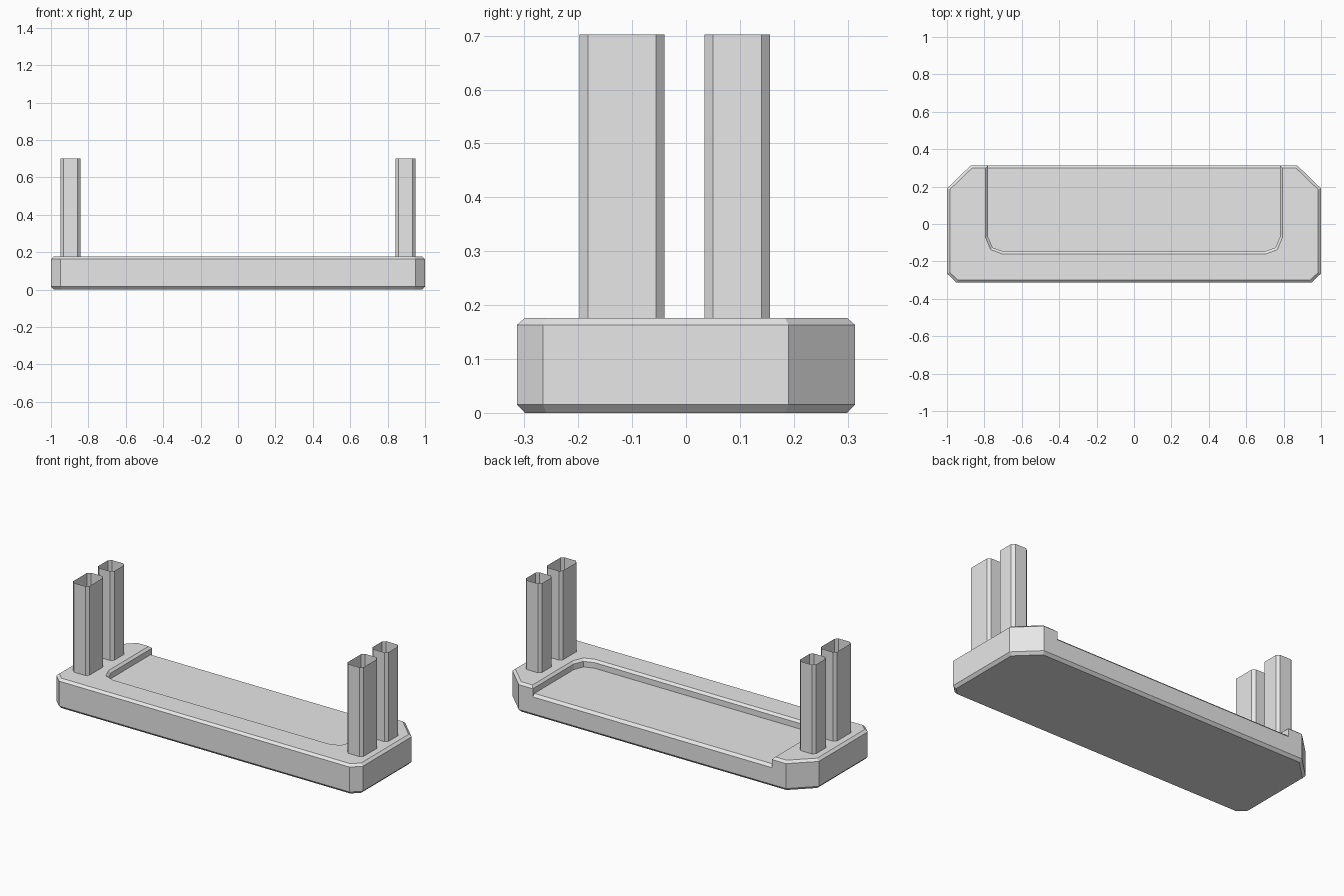
import bpy
import bmesh

cube = bpy.data.objects.get("Cube")
if cube:
    bpy.data.objects.remove(cube, do_unlink=True)

GREY = (0.8, 0.8, 0.8, 1)
grey = bpy.data.materials.new("light grey")
grey.use_nodes = True
grey.diffuse_color = GREY
grey.node_tree.nodes["Principled BSDF"].inputs["Base Color"].default_value = GREY


def mirrored(half):
    """Complete an outline from its +x half, listed front to back."""
    return half + [(-x, y) for x, y in reversed(half)]


def loft(name, rings, capped=True):
    """Join equal-sized outlines, given as (points, z), from bottom to top."""
    bm = bmesh.new()
    loops = [[bm.verts.new((x, y, z)) for x, y in pts] for pts, z in rings]
    n = len(loops[0])
    for low, high in zip(loops, loops[1:]):
        for i in range(n):
            j = (i + 1) % n
            bm.faces.new((low[i], low[j], high[j], high[i]))
    if capped:
        bm.faces.new(loops[0][::-1])
        bm.faces.new(loops[-1])
    mesh = bpy.data.meshes.new(name)
    bm.to_mesh(mesh)
    bm.free()
    mesh.materials.append(grey)
    obj = bpy.data.objects.new(name, mesh)
    bpy.context.collection.objects.link(obj)
    return obj


def cut(target, cutter):
    """Subtract the cutter, then discard it."""
    mod = target.modifiers.new("cut", "BOOLEAN")
    mod.operation = "DIFFERENCE"
    mod.solver = "EXACT"
    mod.object = cutter
    bpy.context.view_layer.objects.active = target
    bpy.ops.object.modifier_apply(modifier=mod.name)
    bpy.data.objects.remove(cutter, do_unlink=True)


# Base slab with clipped corners and bevelled top and bottom edges
BEVEL, TOP, FLOOR, BACK = 0.015, 0.176, 0.13, 0.314
wide = mirrored([(0.948, -BACK), (1, -0.265), (1, 0.19), (0.872, BACK)])
narrow = mirrored([(0.942, -BACK + BEVEL), (0.985, -0.259),
                   (0.985, 0.184), (0.866, BACK - BEVEL)])
base = loft("base", [(narrow, 0), (wide, 0.016), (wide, 0.163), (narrow, TOP)])

# Recess with a bevelled rim, open at the back
inner = mirrored([(0.7, -0.146), (0.756, -0.126), (0.78, -0.07), (0.78, 0.4)])
outer = mirrored([(0.706, -0.16), (0.767, -0.137), (0.793, -0.073), (0.793, 0.4)])
above = mirrored([(0.712, -0.174), (0.778, -0.148), (0.806, -0.076), (0.806, 0.4)])
cut(base, loft("recess_cutter", [(inner, FLOOR), (inner, TOP - 0.013),
                                 (outer, TOP), (above, TOP + 0.013)]))

# Bevelled lip along the back of the recess floor
lip_low = mirrored([(0.78, BACK), (0.78, 0.4)])
lip_high = mirrored([(0.78, BACK - 2 * BEVEL), (0.78, 0.4)])
cut(base, loft("lip_cutter", [(lip_low, FLOOR - BEVEL), (lip_high, FLOOR + BEVEL)]))


# Open, thin-walled posts with clipped corners
def post(name, x0, x1, y0, y1, c=0.016):
    ring = [(x0 + c, y0), (x1 - c, y0), (x1, y0 + c), (x1, y1 - c),
            (x1 - c, y1), (x0 + c, y1), (x0, y1 - c), (x0, y0 + c)]
    loft(name, [(ring, TOP), (ring, 0.702)], capped=False)


for side, x0, x1 in (("left", 0.842, 0.948), ("right", -0.948, -0.842)):
    post(f"front_post_{side}", x0, x1, -0.198, -0.04)
    post(f"back_post_{side}", x0, x1, 0.034, 0.156)
